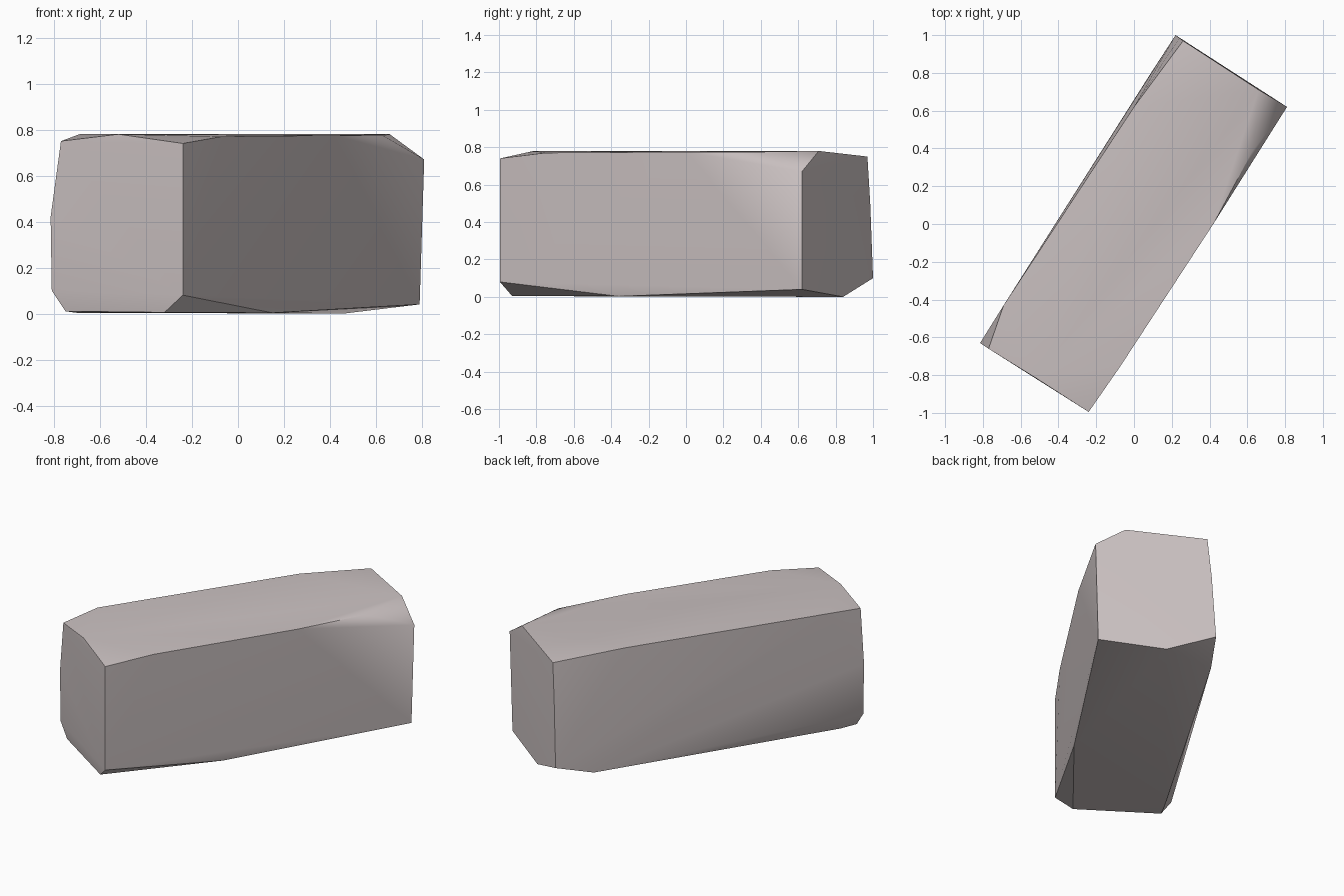
import bpy, bmesh, math

cube = bpy.data.objects.get("Cube")
if cube:
    bpy.data.objects.remove(cube, do_unlink=True)

# Warm grey stone
stone = bpy.data.materials.new("warm_grey_stone")
stone.use_nodes = True
colour = (0.60, 0.54, 0.54, 1)
stone.diffuse_color = colour
shader = stone.node_tree.nodes["Principled BSDF"]
shader.inputs["Base Color"].default_value = colour
shader.inputs["Roughness"].default_value = 0.9

# Chipped front end
front_end = [(-.81, -.63, .10), (-.815, -.63, .42), (-.77, -.66, .75), (-.52, -.815, .78),
             (-.24, -.995, .74), (-.24, -.995, .08), (-.32, -.93, .005), (-.75, -.65, .01)]
# Worn back end
back_end = [(.22, 1.0, .10), (.24, .985, .5), (.26, .97, .75), (.66, .71, .78),
            (.81, .62, .67), (.79, .62, .04), (.46, .84, 0)]
# Slight bulges along the long edges
long_edges = [(-.07, -.75, .77), (.2, -.325, .77), (.42, 0, .775), (.63, .39, .775),
              (.15, -.36, .003), (-.69, -.43, .78), (-.36, .04, .78), (0, .62, .78),
              (.09, .80, .03), (-.70, -.56, .003)]

# Stone block wrapped around its worn corners
bm = bmesh.new()
for point in front_end + back_end + long_edges:
    bm.verts.new(point)
hull = bmesh.ops.convex_hull(bm, input=bm.verts[:])
loose = [v for v in bm.verts if not v.link_faces]
bmesh.ops.delete(bm, geom=loose, context="VERTS")
bmesh.ops.recalc_face_normals(bm, faces=bm.faces[:])
mesh = bpy.data.meshes.new("stone_block")
bm.to_mesh(mesh)
bm.free()
mesh.materials.append(stone)
block = bpy.data.objects.new("stone_block", mesh)
bpy.context.collection.objects.link(block)

# Soft shading over the worn faces, crisp main edges
bpy.ops.object.select_all(action="DESELECT")
block.select_set(True)
bpy.context.view_layer.objects.active = block
bpy.ops.object.shade_smooth_by_angle(angle=math.radians(35))
